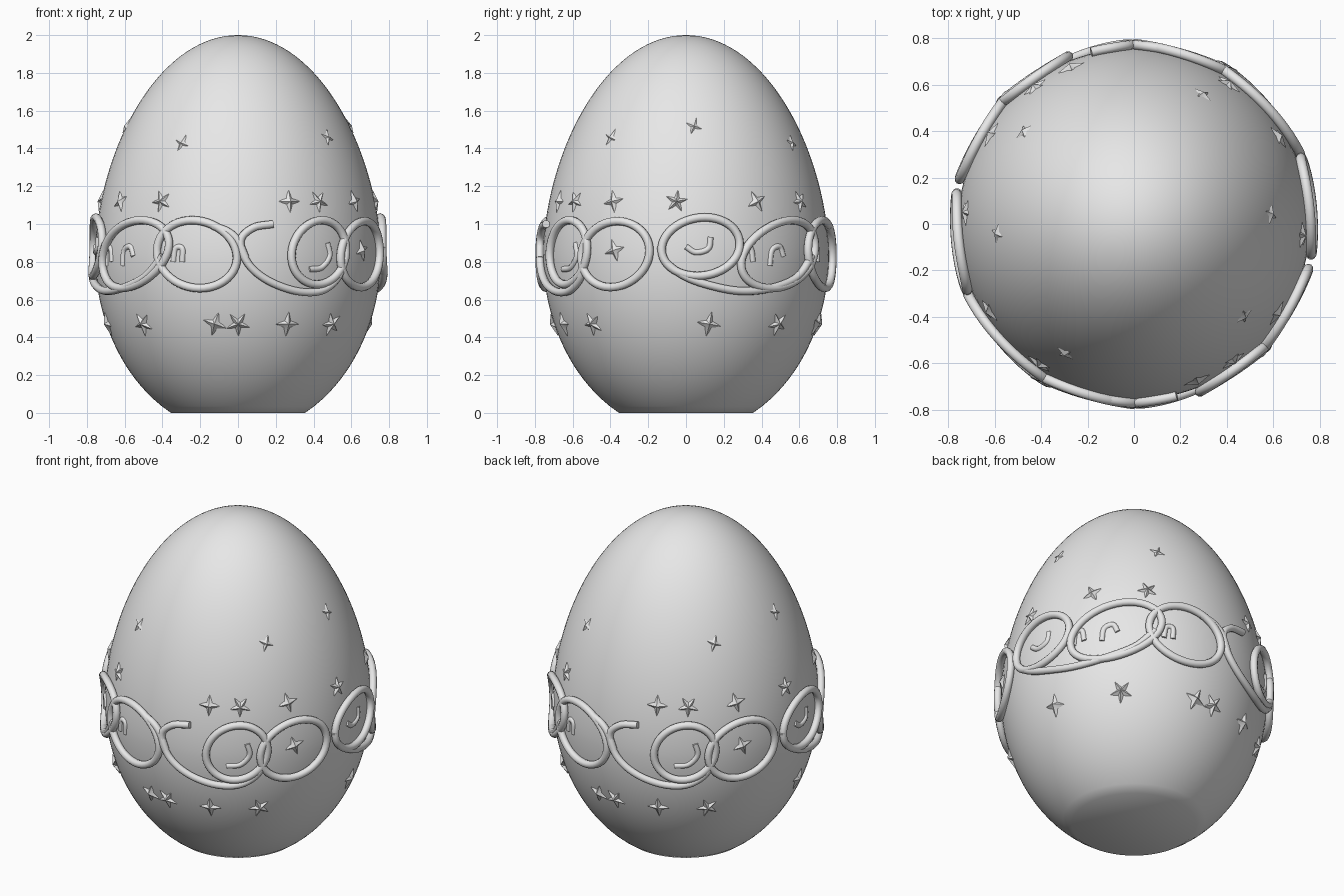
import bpy, bmesh, math
from math import sin, cos, pi, radians
from mathutils import Vector

if "Cube" in bpy.data.objects:
    bpy.data.objects.remove(bpy.data.objects["Cube"], do_unlink=True)

MID, WIDE, TOP, LOW = 0.84, 0.757, 1.16, 0.951

grey = bpy.data.materials.new("plain grey")
grey.use_nodes = True
grey.diffuse_color = (0.8, 0.8, 0.8, 1)
grey.node_tree.nodes["Principled BSDF"].inputs["Base Color"].default_value = (0.8, 0.8, 0.8, 1)


def radius(z):
    # Egg outline: pointed upper half, rounder lower half cut by the base
    if z > MID:
        return WIDE * math.sqrt(max(0, 1 - ((z - MID) / TOP) ** 1.75))
    return WIDE * math.sqrt(1 - ((MID - z) / LOW) ** 2)


def on_egg(deg, z, lift=0.0):
    r, a = radius(z) + lift, radians(deg)
    return Vector((r * sin(a), -r * cos(a), z))


def add(name, data):
    data.materials.append(grey)
    ob = bpy.data.objects.new(name, data)
    bpy.context.collection.objects.link(ob)
    return ob


def finish(name, bm):
    bmesh.ops.recalc_face_normals(bm, faces=bm.faces)
    me = bpy.data.meshes.new(name)
    bm.to_mesh(me)
    bm.free()
    return add(name, me)


def tube(name, path, thick, lift, closed=False):
    # Round wire following a path of (angle, height) on the egg
    cu = bpy.data.curves.new(name, 'CURVE')
    cu.dimensions = '3D'
    cu.bevel_depth = thick
    cu.bevel_resolution = 3
    cu.use_fill_caps = True
    sp = cu.splines.new('POLY')
    sp.points.add(len(path) - 1)
    for p, (a, z) in zip(sp.points, path):
        p.co = (*on_egg(a, z, lift), 1)
    sp.use_cyclic_u = closed
    return add(name, cu)


def smooth(points, steps=6):
    # Catmull-Rom resampling of a few control points
    pts = [Vector(p) for p in points]
    pts = [2 * pts[0] - pts[1]] + pts + [2 * pts[-1] - pts[-2]]
    out = []
    for p0, p1, p2, p3 in zip(pts, pts[1:], pts[2:], pts[3:]):
        for i in range(steps):
            t = i / steps
            out.append((2 * p1 + (p2 - p0) * t + (2 * p0 - 5 * p1 + 4 * p2 - p3) * t * t
                        + (3 * p1 - p0 - 3 * p2 + p3) * t ** 3) / 2)
    return out + [pts[-2]]


def oval(a, z, da, dz, tilt):
    return [(a + da * cos(t) + tilt * da * sin(t), z + dz * sin(t))
            for t in (2 * pi * i / 48 for i in range(48))]


def star(name, deg, z, size, points, turn, height):
    # Small raised star with a peaked middle
    bm = bmesh.new()
    tip = bm.verts.new(on_egg(deg, z, height))
    rim = []
    for i in range(points * 2):
        t = turn + pi * i / points
        s = size if i % 2 == 0 else size * 0.42
        da = math.degrees(s * cos(t) / radius(z))
        rim.append(bm.verts.new(on_egg(deg + da, z + s * sin(t), 0.003 if i % 2 == 0 else -0.003)))
    for i, v in enumerate(rim):
        bm.faces.new((tip, v, rim[(i + 1) % len(rim)]))
    return finish(name, bm)


# Egg body with flat base
bm = bmesh.new()
SIDES = 96
heights = [MID * i / 24 for i in range(24)]
heights += [MID + TOP * sin(pi / 2 * i / 32) for i in range(32)]
rows = [[bm.verts.new(on_egg(360 * k / SIDES, z)) for k in range(SIDES)] for z in heights]
for lower, upper in zip(rows, rows[1:]):
    for k in range(SIDES):
        n = (k + 1) % SIDES
        bm.faces.new((lower[k], lower[n], upper[n], upper[k]))
peak = bm.verts.new((0, 0, MID + TOP))
for k in range(SIDES):
    bm.faces.new((rows[-1][k], rows[-1][(k + 1) % SIDES], peak))
bm.faces.new(rows[0])
finish("egg_body", bm)

# Scroll band: each item is angle, height, half width, half height, lean
rings = [(34.5, 0.85, 13, 0.17, 0.1), (60, 0.84, 15.5, 0.175, 0.1), (96, 0.88, 15.5, 0.155, 0.1),
         (132, 0.84, 19, 0.18, 0.3), (163, 0.84, 16.5, 0.18, -0.1)]
sweeps = [
    [(14, 1.0), (6, 0.98), (1, 0.91), (4, 0.79), (12, 0.7), (24, 0.645), (35, 0.645), (43, 0.71), (47, 0.82)],
    [(80, 0.88), (82, 0.8), (90, 0.72), (101, 0.67), (113, 0.645), (126, 0.66), (140, 0.72), (149, 0.83)],
    [(170, 0.99), (176, 0.96), (180, 0.91), (183, 0.82)],
]
curls = [
    [(30, 0.76), (36, 0.77), (40, 0.83), (39, 0.9)],
    [(90, 0.88), (94, 0.85), (99, 0.87), (100, 0.93)],
    [(113, 0.78), (114, 0.86), (117, 0.87), (118, 0.8)],
    [(126, 0.78), (127, 0.86), (131, 0.88), (133, 0.83)],
    [(153, 0.8), (154, 0.87), (157, 0.87), (157, 0.8)],
]
low_stars = [22, 45, 100, 134, 170, 180]
high_stars = [22, 36, 58, 86, 121, 146]
upper_specks = [(50, 1.46), (94, 1.52), (152, 1.43)]

# The ornament repeats on the opposite half
for side, half in (("front", 0), ("back", 180)):
    def turned(path):
        return [(a + half, z) for a, z in path]
    for i, r in enumerate(rings):
        tube(f"{side}_scroll_ring_{i}", turned(oval(*r)), 0.022, 0.019, True)
    for i, s in enumerate(sweeps):
        tube(f"{side}_scroll_sweep_{i}", turned(smooth(s)), 0.021, 0.018)
    for i, c in enumerate(curls):
        tube(f"{side}_inner_curl_{i}", turned(smooth(c)), 0.016, -0.004)
    star(f"{side}_ring_bud", 60 + half, 0.86, 0.06, 4, 0.3, 0.02)
    for i, a in enumerate(low_stars):
        star(f"{side}_low_star_{i}", a + half, 0.47, 0.065, 4 + i % 2, i * 0.7, 0.024)
    for i, a in enumerate(high_stars):
        star(f"{side}_high_star_{i}", a + half, 1.12, 0.06, 4 + i % 2, i * 0.9, 0.02)
    for i, (a, z) in enumerate(upper_specks):
        star(f"{side}_upper_speck_{i}", a + half, z, 0.045, 4, 1.2, 0.014)

# Turn wires into meshes and shade everything smoothly
bpy.ops.object.select_all(action='DESELECT')
parts = [o for o in bpy.context.scene.objects if o.type in {'CURVE', 'MESH'}]
for o in parts:
    o.select_set(True)
bpy.context.view_layer.objects.active = next(o for o in parts if o.type == 'CURVE')
bpy.ops.object.convert(target='MESH')
bpy.ops.object.shade_smooth_by_angle(angle=radians(40))
